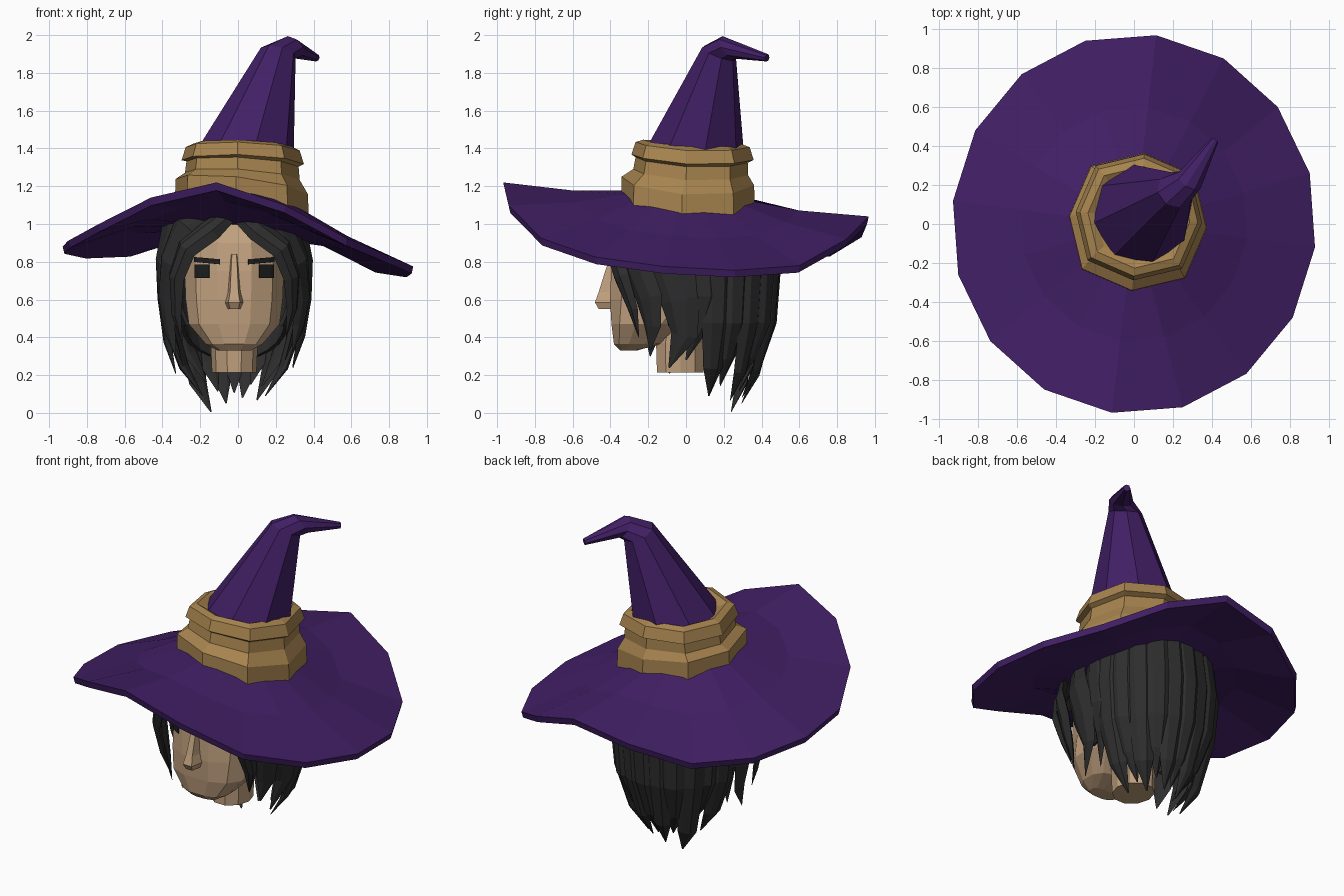
import bpy, bmesh, math, random
from mathutils import Vector
from mathutils.bvhtree import BVHTree

if "Cube" in bpy.data.objects:
    bpy.data.objects.remove(bpy.data.objects["Cube"])

random.seed(4)
CX = -0.02  # middle of the face


def material(name, rgb):
    m = bpy.data.materials.new(name)
    m.diffuse_color = (*rgb, 1)
    m.use_nodes = True
    m.node_tree.nodes["Principled BSDF"].inputs["Base Color"].default_value = m.diffuse_color
    return m


PURPLE = material("purple felt", (0.053, 0.0138, 0.130))
GOLD = material("tan leather", (0.385, 0.23, 0.078))
SKIN = material("skin", (0.53, 0.353, 0.21))
HAIR = material("dark hair", (0.027, 0.027, 0.027))
INK = material("eye black", (0.012, 0.012, 0.013))


def finish(name, bm, mat):
    bmesh.ops.recalc_face_normals(bm, faces=bm.faces)
    me = bpy.data.meshes.new(name)
    bm.to_mesh(me)
    bm.free()
    me.materials.append(mat)
    ob = bpy.data.objects.new(name, me)
    bpy.context.collection.objects.link(ob)
    return ob


def add_loft(bm, rings, closed=True):
    rows = [[bm.verts.new(p) for p in r] for r in rings]
    n = len(rows[0])
    for a, b in zip(rows, rows[1:]):
        for i in range(n if closed else n - 1):
            j = (i + 1) % n
            bm.faces.new((a[i], a[j], b[j], b[i]))
    if closed:
        bm.faces.new(rows[0])
        bm.faces.new(rows[-1])


def loft(name, rings, mat, closed=True):
    bm = bmesh.new()
    add_loft(bm, rings, closed)
    return finish(name, bm, mat)


# --- hat brim: wavy rim, sagging to one side ---
def seat(x, y):
    return 1.125 - 0.12 * x - 0.06 * y + 0.25 * y * y


rim_z = [1.04, .92, .78, .755, .775, .825, .925, 1.10, 1.22, 1.14, 1.0, .91, .88, .855, .865, .97]


def brim_ring(t, drop):
    ring = []
    for i, zo in enumerate(rim_z):
        a = math.radians(83 - 22.5 * i)
        c, s = math.cos(a), math.sin(a)
        x = c * (.32 + t * .615)
        y = s * (.32 + t * .655)
        zi = seat(.33 * c, .33 * s)
        ring.append((x, y, zi + (zo - zi) * t - drop))
    return ring


loft("hat_brim", [brim_ring(0, 0), brim_ring(.43, .018), brim_ring(1, 0),
                  brim_ring(.985, .042), brim_ring(.43, .075), brim_ring(0, .18)], PURPLE)

# --- leather hat band: two stacked rolls, the upper one set slightly back ---
band = []
for r, h, up in [(.355, -.04, 0), (.352, .075, 0), (.305, .13, .6), (.298, .195, .8),
                 (.325, .205, 1), (.303, .275, 1), (.262, .295, 1), (.22, .275, 1)]:
    ring = []
    for k in range(8):
        a = math.radians(-95 + 45 * k)
        q = r * (1.06 if k % 2 else 1)
        x, y = .02 + .005 * up + q * math.cos(a), .01 + .025 * up + q * math.sin(a)
        ring.append((x, y, seat(x, y) + h + .085 * up * x))
    band.append(ring)
loft("hat_band", band, GOLD)

# --- hat cone: leaning, with the tip folded over ---
lean = Vector((.56, .83, 0)).normalized()
side = Vector((lean.y, -lean.x, 0))
cone = []
for cx, cy, cz, r, bend in [(.04, .03, 1.25, .24, 0), (.043, .052, 1.38, .257, 0),
                            (.213, .175, 1.905, .097, 25), (.285, .225, 1.935, .07, 58),
                            (.415, .43, 1.88, .02, 100)]:
    b = math.radians(bend)
    d = Vector((0, 0, math.cos(b))) + lean * math.sin(b)
    n = d.cross(side)
    cone.append([Vector((cx, cy, cz)) + side * r * math.cos(k * math.pi / 4)
                 + n * r * math.sin(k * math.pi / 4) for k in range(8)])
for p in cone[1]:  # the foot of the cone follows the top of the band
    p.z = seat(p.x, p.y) + .275 + .085 * p.x
loft("hat_cone", cone, PURPLE)


# --- head ---
def spow(v, p):
    return math.copysign(abs(v) ** p, v)


head_rings = []
for z, w, yf, yb in [(.33, .09, -.35, -.26), (.365, .155, -.385, -.13), (.47, .247, -.40, .0),
                     (.60, .264, -.41, .15), (.75, .27, -.405, .25), (.90, .265, -.385, .30),
                     (1.03, .20, -.32, .25), (1.10, .1, -.15, .1)]:
    ring = []
    for k in range(12):
        a = math.radians(15 + 30 * k)
        ring.append((CX + w * spow(math.cos(a), .8),
                     (yf + yb) / 2 + (yb - yf) / 2 * spow(math.sin(a), .8), z))
    head_rings.append(ring)
head = loft("head", head_rings, SKIN)

# --- neck ---
loft("neck", [[(CX + w * math.cos(k * math.pi / 5), yc + d * math.sin(k * math.pi / 5), z)
               for k in range(10)]
              for z, w, yc, d in [(.215, .118, -.03, .13), (.37, .125, -.03, .135), (.6, .14, .02, .14)]], SKIN)

# --- nose ---
loft("nose", [[(CX - w, -.36, z), (CX - w * .55, y, z), (CX + w * .55, y, z), (CX + w, -.36, z)]
              for z, w, y in [(.84, .022, -.395), (.76, .03, -.425), (.64, .04, -.462),
                              (.585, .056, -.482), (.55, .04, -.462)]], SKIN)

# --- eyes and eyebrows: thin plates laid on the face ---
bm = bmesh.new()
bm.from_mesh(head.data)
tree = BVHTree.FromBMesh(bm)
bm.free()


def face_plate(name, x0, x1, z_mid, half, rise=0):
    rows = []
    for j in range(3):
        row = []
        for i in range(6):
            t = i / 5
            p = Vector((x0 + (x1 - x0) * t, -1, z_mid + rise * t + half * (j - 1)))
            hit = tree.ray_cast(p, Vector((0, 1, 0)))[0]
            row.append(hit + Vector((0, -.006, 0)))
        rows.append(row)
    ob = loft(name, rows, INK, closed=False)
    sol = ob.modifiers.new("thickness", 'SOLIDIFY')
    sol.thickness, sol.offset = .006, 0


for s, tag in ((-1, "left"), (1, "right")):
    face_plate("eye_" + tag, CX + s * .133, CX + s * .208, .75, .036)
    face_plate("eyebrow_" + tag, CX + s * .075, CX + s * .21, .80, .013, .012)


# --- hair: cap shell plus tapered locks ---
def lock(bm, path, width, thick=.028):
    pts = [Vector(p) for p in path]
    rings = []
    for i, p in enumerate(pts):
        tan = (pts[min(i + 1, len(pts) - 1)] - pts[max(i - 1, 0)]).normalized()
        out = Vector((p.x - CX, p.y - .04, .1)).normalized()
        across = tan.cross(out).normalized()
        out = across.cross(tan).normalized()
        f = (.7, 1, 1, .9, .6, .04)[i]
        w, t = width * f, thick * f
        rings.append([p + across * w * u + out * t * v for u, v in
                      ((1, -.4), (.45, .8), (-.3, 1), (-1, -.2), (-.4, -.9), (.5, -.9))])
    add_loft(bm, rings)


front = {
    "fringe": ([(.02, -.34, 1.06), (.125, -.395, .97), (.255, -.395, .87), (.31, -.345, .72),
                (.31, -.285, .55), (.275, -.25, .40)], .064),
    "temple": ([(.08, -.25, 1.08), (.26, -.32, .99), (.345, -.27, .80), (.365, -.20, .61),
                (.345, -.18, .46), (.31, -.19, .33)], .09),
    "side": ([(.15, 0, 1.10), (.34, -.12, 1.0), (.38, -.09, .80), (.38, -.03, .60),
              (.355, -.01, .41), (.31, -.09, .24)], .12),
    "ear": ([(.15, .06, 1.10), (.35, .06, 1.0), (.375, .09, .80), (.37, .10, .62),
             (.33, .07, .46), (.27, .0, .28)], .09),
}
for name, (path, width) in front.items():
    for s, tag in ((-1, "left"), (1, "right")):
        bm = bmesh.new()
        drop = .03 if s < 0 else 0
        lock(bm, [(CX + s * x, y, z - drop * (i > 3)) for i, (x, y, z) in enumerate(path)], width)
        finish("hair_" + name + "_" + tag, bm, HAIR)

bm = bmesh.new()
count = 11
for k in range(count):
    a = math.radians(18 + 144 * k / (count - 1))
    c, s = math.cos(a), math.sin(a)
    tip = .03 + .05 * abs(c) + random.uniform(0, .05) + .05 * (k % 2)
    if k == 8:
        tip = .005
    grow = random.uniform(.96, 1.01)
    path = []
    for fx, fy, z in [(.6, .6, 1.09), (.93, .93, .99), (1, 1, .74), (.94, .96, .48),
                      (.73, .80, .15 + tip), (.46, .62, tip)]:
        path.append((CX + .39 * c * fx * grow, .04 + .44 * s * fy * grow, z))
    lock(bm, path, .092, .032)
finish("hair_back_locks", bm, HAIR)

cap = []
for f, z, cut in [(.4, 1.10, 0), (.85, 1.0, 0), (.92, .75, 0), (.88, .58, .08), (.74, .46, .18)]:
    row = []
    for k in range(17):
        a = math.radians(-25 + 230 * k / 16)
        row.append((CX + .38 * f * math.cos(a), .04 + .43 * f * math.sin(a),
                    z - cut * max(0, math.sin(a))))
    cap.append(row)
shell = loft("hair_cap", cap, HAIR, closed=False)
shell.modifiers.new("thickness", 'SOLIDIFY').thickness = .02
